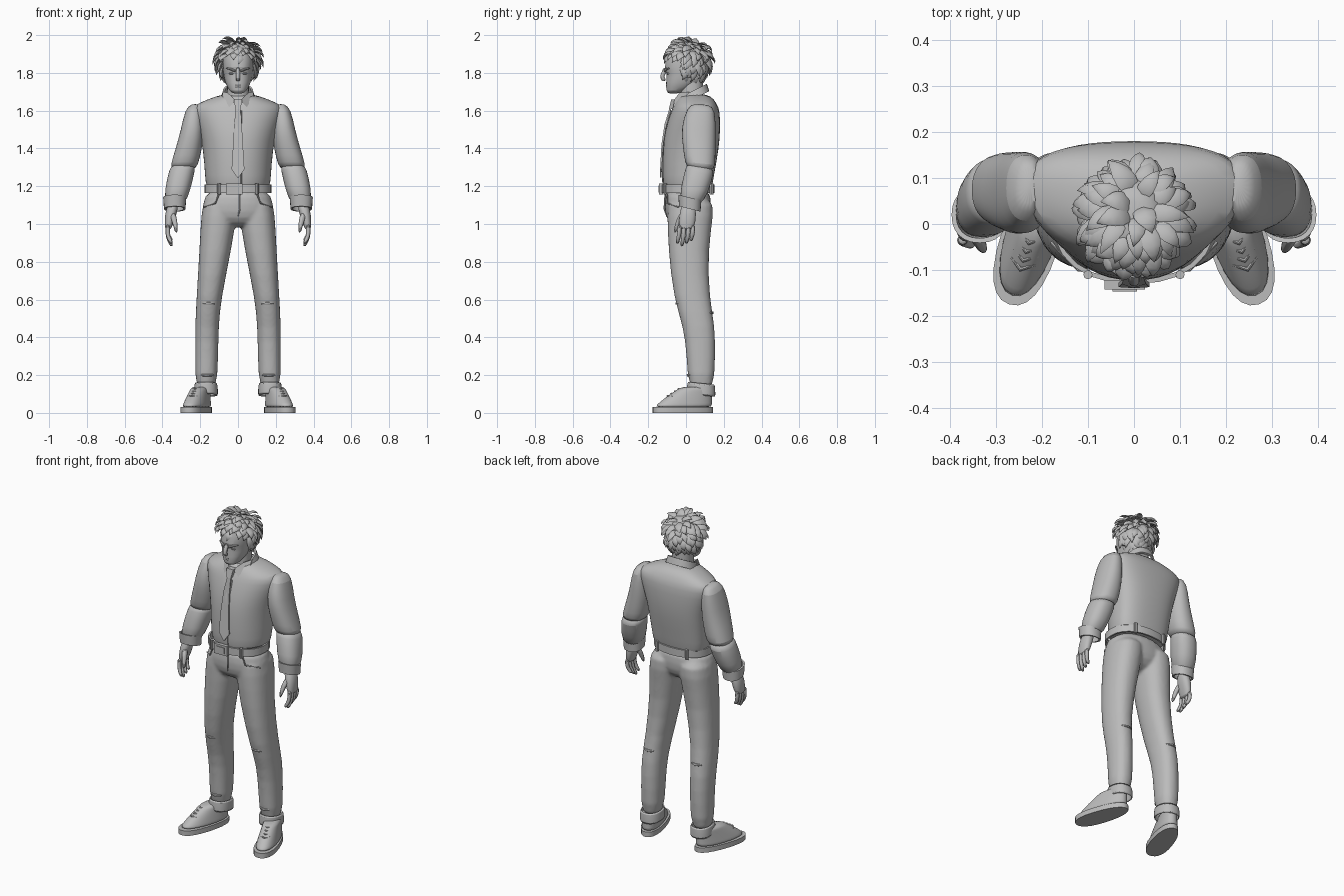
import bpy, bmesh, math, random
from mathutils import Vector, Matrix

if "Cube" in bpy.data.objects:
    bpy.data.objects.remove(bpy.data.objects["Cube"])
random.seed(4)
grey = bpy.data.materials.new("plain grey")
grey.use_nodes = True
grey.diffuse_color = (.5, .5, .5, 1)
grey.node_tree.nodes["Principled BSDF"].inputs["Base Color"].default_value = grey.diffuse_color

def finish(name, bm, matrix=None, mirror=False, subsurf=0, remesh=0, angle=40):
    """Turn a mesh into a smooth-shaded object with its modifiers."""
    bmesh.ops.recalc_face_normals(bm, faces=bm.faces)
    if matrix:
        bm.transform(matrix)
    mesh = bpy.data.meshes.new(name)
    bm.to_mesh(mesh)
    bm.free()
    mesh.materials.append(grey)
    mesh.polygons.foreach_set("use_smooth", [True] * len(mesh.polygons))
    mesh.set_sharp_from_angle(angle=math.radians(angle))
    part = bpy.data.objects.new(name, mesh)
    bpy.context.collection.objects.link(part)
    if subsurf:
        modifier = part.modifiers.new("subsurf", "SUBSURF")
        modifier.levels = modifier.render_levels = subsurf
    if mirror:
        part.modifiers.new("mirror", "MIRROR").use_mirror_merge = False
    if remesh:
        modifier = part.modifiers.new("remesh", "REMESH")
        modifier.mode, modifier.voxel_size, modifier.use_smooth_shade = "VOXEL", remesh, True
        part.modifiers.new("smooth", "SMOOTH").iterations = 5

def skin(bm, rings, closed=False):
    """Join rings of points; close the loop of rings or cap both ends."""
    rows = [[bm.verts.new(point) for point in ring] for ring in rings]
    count = len(rows[0])
    for low, high in zip(rows, rows[1:] + rows[:1] if closed else rows[1:]):
        for j in range(count):
            k = (j + 1) % count
            bm.faces.new((low[j], low[k], high[k], high[j]))
    if not closed:
        bm.faces.new(rows[0])
        bm.faces.new(rows[-1])

def section(z, width, y, depth, x=0, tilt=0, shift=0, count=24):
    """Level rounded outline; tilt raises its back, shift moves its widest line back."""
    points = []
    for i in range(count):
        turn = math.tau * i / count
        c, s = [math.copysign(abs(f(turn)) ** .88, f(turn)) for f in (math.cos, math.sin)]
        along = depth * (s + shift * (1 - s * s))
        points.append(Vector((x + width * c, y + along, z + tilt * along)))
    return points

def loft(name, *stacks, tilt=0, shift=0, **options):
    bm = bmesh.new()
    for stack in stacks:
        skin(bm, [section(*key, tilt=tilt, shift=shift) for key in stack])
    finish(name, bm, **options)

def band(name, z, width, y, depth, x=0, height=.04, thick=.01, tilt=0, flare=0, **options):
    """Hollow strap around a section."""
    bm = bmesh.new()
    corners = ((0, -thick), (0, 0), (height, flare), (height, flare - thick))
    skin(bm, [section(z + up, width + out, y, depth + out, x, tilt) for up, out in corners], closed=True)
    finish(name, bm, **options)

def tubes(name, paths, radius, taper=0, count=8, **options):
    """Round tubes along paths, thinning towards the end."""
    bm = bmesh.new()
    for path in paths:
        path = [Vector(point) for point in path]
        last = len(path) - 1
        rings = []
        for i, point in enumerate(path):
            ahead = (path[min(i + 1, last)] - path[max(i - 1, 0)]).normalized()
            side = ahead.cross(Vector((0, 1, .1))).normalized()
            over = ahead.cross(side)
            r = radius * (1 - taper * i / last)
            turns = [math.tau * j / count for j in range(count)]
            rings.append([point + (side * math.cos(a) + over * math.sin(a)) * r for a in turns])
        skin(bm, rings)
    finish(name, bm, **options)

def arc(x, y, z, half, back, drop=0):
    """Three-point path bowed towards the front."""
    return (x - half, y + back, z - drop), (x, y, z), (x + half, y + back, z - drop)

def plate(name, outline, thick, **options):
    bm = bmesh.new()
    skin(bm, [[Vector((x, y + off, z)) for x, y, z in outline] for off in (0, thick)])
    finish(name, bm, angle=25, **options)

def symmetric(half):
    return half + [(-x, y, z) for x, y, z in reversed(half)]

# Trousers: two legs blended into the hips
leg = [(.1, .06, .08, .07, .17), (.3, .06, .08, .075, .165), (.46, .063, .07, .085, .165),
       (.6, .065, .03, .095, .155), (.86, .085, .01, .105, .12), (1.06, .095, .025, .125, .1),
       (1.15, .09, .02, .12, .09)]
other_leg = [key[:-1] + (-key[-1],) for key in leg]
hips = [(.98, .11, 0, .06), (1.03, .19, .01, .12), (1.1, .19, .01, .125), (1.2, .165, .01, .12)]
loft("trousers", leg, other_leg, hips, subsurf=1, remesh=.009)
band("trouser_hems", .09, .066, .08, .078, .17, height=.07, flare=-.004, tilt=-.1,
     mirror=True, subsurf=1)
tubes("trouser_folds", [arc(.155, -.06, .58, .04, .03), arc(.165, 0, .2, .04, .03),
                        arc(.16, .15, .53, .04, -.03)], .008, mirror=True, subsurf=1)
tubes("pocket_seams", [[(.1, -.1, 1.16), (.12, -.1, 1.11), (.18, -.04, 1.09)]], .004, mirror=True)
tubes("fly_seam", [[(.01, -.11, 1.16), (.01, -.115, 1.08), (0, -.1, 1.04)]], .004)
# Shirt body, blousing over the belt
shirt = [(1.19, .15, .01, .115), (1.2, .17, .01, .13), (1.24, .175, .01, .135), (1.4, .185, .025, .15),
         (1.5, .21, .035, .147), (1.6, .245, .05, .13), (1.63, .235, .05, .115), (1.66, .16, .05, .1),
         (1.69, .08, .04, .07)]
loft("shirt_body", shirt, shift=.25, subsurf=1)
tubes("shirt_placket", [[(.017, y - depth, z) for z, width, y, depth in shirt[1:6]]], .003)
# Sleeves: upper part, bunched elbow, forearm and cuff
loft("upper_sleeves", [(1.635, .02, .085, .04, .225), (1.61, .045, .08, .075, .235),
                       (1.5, .062, .065, .093, .24), (1.4, .07, .07, .087, .26),
                       (1.31, .074, .075, .08, .285), (1.29, .06, .075, .065, .29)],
     tilt=-.1, mirror=True, subsurf=1)
loft("forearm_sleeves", [(1.31, .06, .075, .065, .29), (1.29, .07, .075, .076, .295),
                         (1.18, .068, .045, .073, .32), (1.1, .055, .02, .055, .335)],
     tilt=-.2, mirror=True, subsurf=1)
band("cuffs", 1.08, .057, .02, .057, .335, height=.06, flare=.004, tilt=-.25, mirror=True)
# Hands: palm, four curled fingers and a thumb
loft("palms", [(1.12, .03, .015, .035, .34), (1.05, .032, .01, .045, .357), (.96, .016, 0, .045, .372)],
     mirror=True, subsurf=1)
fingers = []
for i in range(4):
    y, reach = -.035 + i * .024, .075 - .012 * abs(i - 1)
    fingers.append([(.371, y, 1), (.374, y, .97 - reach * .3),
                    (.366, y - .006, .97 - reach * .75), (.348, y - .012, .97 - reach * 1.2)])
tubes("fingers", fingers, .014, taper=.3, mirror=True, subsurf=1)
tubes("thumbs", [[(.35, -.01, 1.06), (.335, -.04, 1.02), (.325, -.06, .95)]], .02, taper=.5,
      mirror=True, subsurf=1)
# Belt, loops and buckle
band("belt", 1.163, .177, .01, .14, height=.045)
for name, grow, y in (("buckle_frame", 1, -.142), ("buckle_center", .6, -.146)):
    corners = ((-1, -1), (1, -1), (1, 1), (-1, 1))
    plate(name, [(-.02 + .044 * grow * a, y, 1.185 + .03 * grow * b) for a, b in corners], .02)
tubes("belt_loops", [[(.1, y, z) for z in (1.155, 1.215)] for y in (-.11, .135)], .01, mirror=True)
# Neck, collar and tie
loft("neck", [(1.6, .06, .03, .06), (1.78, .056, .03, .06)])
band("collar_stand", 1.66, .092, .035, .088, height=.045, flare=-.013, tilt=.5)
plate("collar_flaps", [(.012, -.064, 1.655), (.06, -.066, 1.607), (.088, -.02, 1.655),
                       (.08, .02, 1.7), (.055, -.035, 1.695)], .012, mirror=True)
plate("tie_knot", symmetric([(.014, -.09, 1.61), (.022, -.078, 1.66)]), .03)
blade = [(.011, -.085, 1.62), (.02, -.113, 1.53), (.026, -.13, 1.42), (.034, -.137, 1.29), (.003, -.139, 1.245)]
plate("tie_blade", symmetric(blade), .009)
# Head and face
loft("head", [(1.69, .02, -.07, .02), (1.7, .045, -.055, .05), (1.75, .07, -.015, .092), (1.8, .078, 0, .1),
              (1.82, .08, -.005, .112), (1.9, .083, .005, .108), (1.95, .06, .01, .075),
              (1.965, .03, .01, .04)], subsurf=1)
tubes("nose", [[(0, -.105, 1.83), (0, -.121, 1.795), (0, -.129, 1.775), (0, -.11, 1.757)]], .013, subsurf=1)
tubes("brows", [[(.012, -.113, 1.808), (.036, -.108, 1.82), (.064, -.085, 1.825)]], .009, taper=.5,
      mirror=True, subsurf=1)
tubes("eyes", [arc(.033, -.098, 1.797, .015, .006)], .006, mirror=True, subsurf=1)
tubes("lips", [arc(0, -.106, z, .028, .014, .007) for z in (1.74, 1.73)], .006, subsurf=1)
tubes("ears", [[(.075, .01, 1.77), (.087, .015, 1.8), (.08, .02, 1.835)]], .018, mirror=True, subsurf=1)
# Hair: a cap of curved pointed locks flowing from the crown
bm = bmesh.new()
crown = Vector((.1, .35, 1)).normalized()
count = 170
for i in range(count):
    height = 1 - (2 * i + 1) / count
    turn, level = i * math.pi * (3 - math.sqrt(5)), math.sqrt(1 - height * height)
    out = Vector((math.cos(turn) * level, math.sin(turn) * level, height))
    on_face = out.y < -.3 and out.z < .28
    on_neck = out.z < (-.85 if out.y > .3 else -.5)
    if on_face or on_neck:
        continue
    flow = (out * out.dot(crown) - crown).normalized()
    flow = (flow + out.cross(flow) * random.uniform(-.45, .45)).normalized()
    side = flow.cross(out).normalized()
    length = random.uniform(.06, .085) * (.75 if out.y < -.4 else 1)
    lift, width = random.uniform(.018, .034), random.uniform(.018, .025)
    root = Vector((0, .012, 1.867)) + Matrix.Diagonal((.092, .1, .098)) @ out
    rings = []
    for k in range(5):
        s = k / 4
        w = width * (math.sin(math.pi * (.2 + .8 * s) ** .8) + .02)
        p = root + flow * length * s + out * (lift * math.sin(2 * s) - .006)
        rings.append([p + side * w, p + out * w * .6, p - side * w, p - out * w * .4])
    skin(bm, rings)
finish("hair_locks", bm, angle=70)
# Shoes, turned outwards
toe_out = Matrix.Translation((.217, -.008, 0)) @ Matrix.Rotation(math.radians(18), 4, "Z")
loft("shoe_soles", [(0, .064, -.008, .167), (.03, .064, -.008, .167)], shift=-.1, matrix=toe_out, mirror=True)
upper = []
for k in range(7):
    s = k / 6
    front = -.17 + .155 * s ** 1.2
    upper.append((.025 + .115 * s, .06 - .018 * s, (.152 + front) / 2, (.152 - front) / 2))
loft("shoe_uppers", upper, matrix=toe_out, mirror=True, subsurf=1)
tubes("shoe_laces", [arc(0, -.095 + .02 * k, .09 + .012 * k, .026, .02, .004) for k in range(4)], .005,
      matrix=toe_out, mirror=True)
